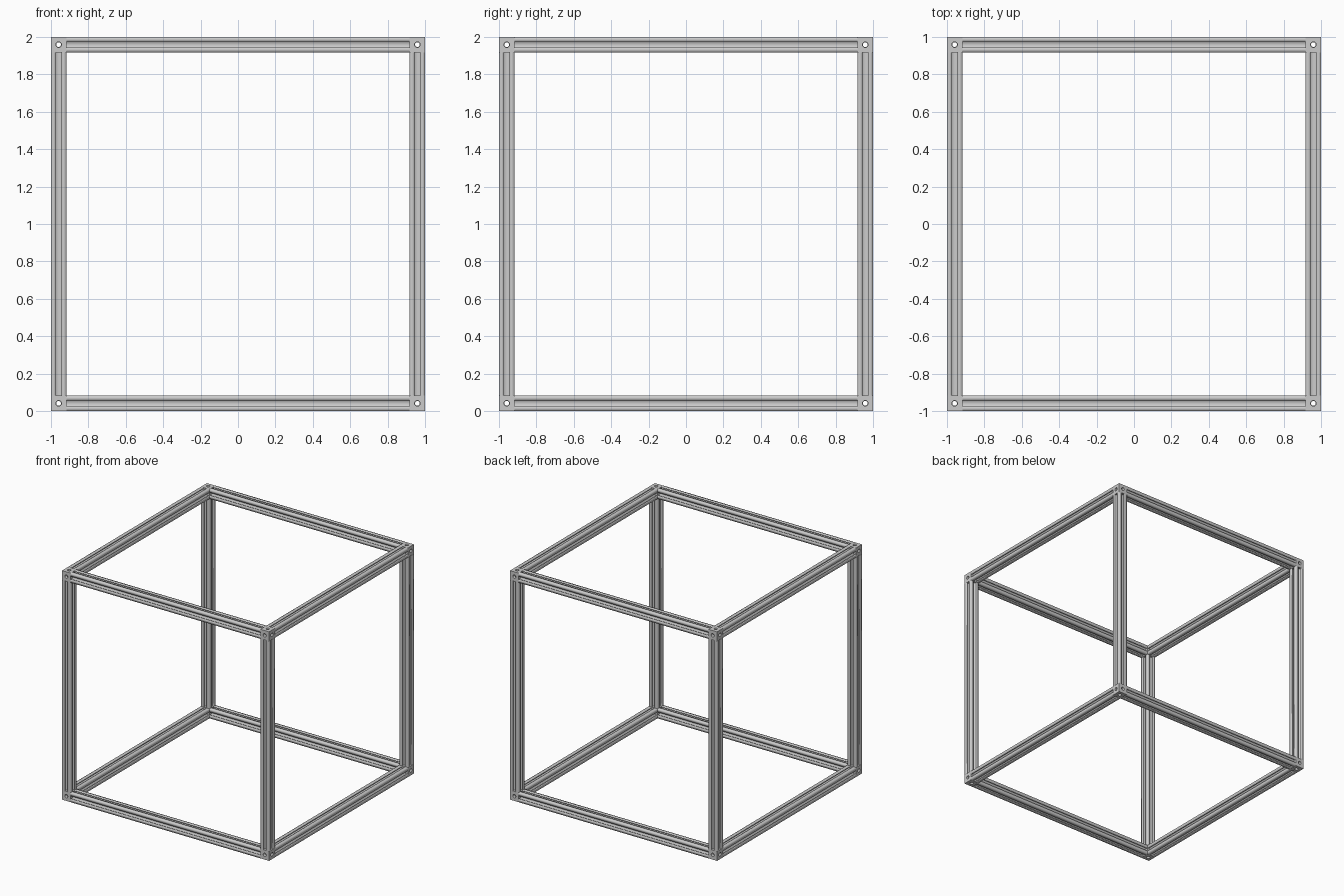
import bpy
from math import cos, sin, pi
from itertools import product

if "Cube" in bpy.data.objects:
    bpy.data.objects.remove(bpy.data.objects["Cube"])

W = 0.083            # beam width
M = W / 20           # profile module
C = 1 - W / 2        # beam centreline offset
L = 2 - 2 * W        # beam length between corner blocks
scene = bpy.context.scene.collection


def add(name, data, loc=(0, 0, 0), rot=(0, 0, 0)):
    ob = bpy.data.objects.new(name, data)
    ob.location, ob.rotation_euler = loc, rot
    scene.objects.link(ob)
    return ob


def evaluated_mesh(ob):
    bpy.context.view_layer.update()
    dg = bpy.context.evaluated_depsgraph_get()
    return bpy.data.meshes.new_from_object(ob.evaluated_get(dg))


def spline(curve, pts):
    s = curve.splines.new('POLY')
    s.points.add(len(pts) - 1)
    for p, (x, y) in zip(s.points, pts):
        p.co = (x, y, 0, 1)
    s.use_cyclic_u = True


# T-slot extrusion profile: one quarter repeated four times, plus a central bore
quarter = [(2.8, 4), (5.7, 6.9), (5.7, 8.2), (3.2, 8.2), (3.2, 10), (10, 10),
           (10, 3.2), (8.2, 3.2), (8.2, 5.7), (6.9, 5.7), (4, 2.8)]
outline = []
for k in range(4):
    a = -k * pi / 2
    outline += [((x * cos(a) - y * sin(a)) * M, (x * sin(a) + y * cos(a)) * M)
                for x, y in quarter]
curve = bpy.data.curves.new("beam_profile", 'CURVE')
curve.dimensions = '2D'
curve.fill_mode = 'BOTH'
curve.extrude = L / 2
spline(curve, outline)
spline(curve, [(0.0125 * cos(i * pi / 8), 0.0125 * sin(i * pi / 8)) for i in range(16)])
source = add("beam_source", curve)
beam = evaluated_mesh(source)
bpy.data.objects.remove(source)

# Corner block drilled along all three axes
bpy.ops.mesh.primitive_cube_add(size=W)
block = bpy.context.object
cutters = []
for rot in ((0, 0, 0), (pi / 2, 0, 0), (0, pi / 2, 0)):
    bpy.ops.mesh.primitive_cylinder_add(vertices=16, radius=0.015, depth=W * 2, rotation=rot)
    cutter = bpy.context.object
    cutter.hide_render = True
    cutters.append(cutter)
    mod = block.modifiers.new("drill", 'BOOLEAN')
    mod.operation, mod.solver, mod.object = 'DIFFERENCE', 'EXACT', cutter
corner = evaluated_mesh(block)
for ob in cutters + [block]:
    bpy.data.objects.remove(ob)

# Eight corners and twelve beams
for x, y, z in product((-C, C), repeat=3):
    add("corner_block", corner, (x, y, z + 1))
for a, b in product((-C, C), repeat=2):
    add("post", beam, (a, b, 1))
    add("cross_rail", beam, (0, a, b + 1), (0, pi / 2, 0))
    add("side_rail", beam, (a, 0, b + 1), (pi / 2, 0, 0))
